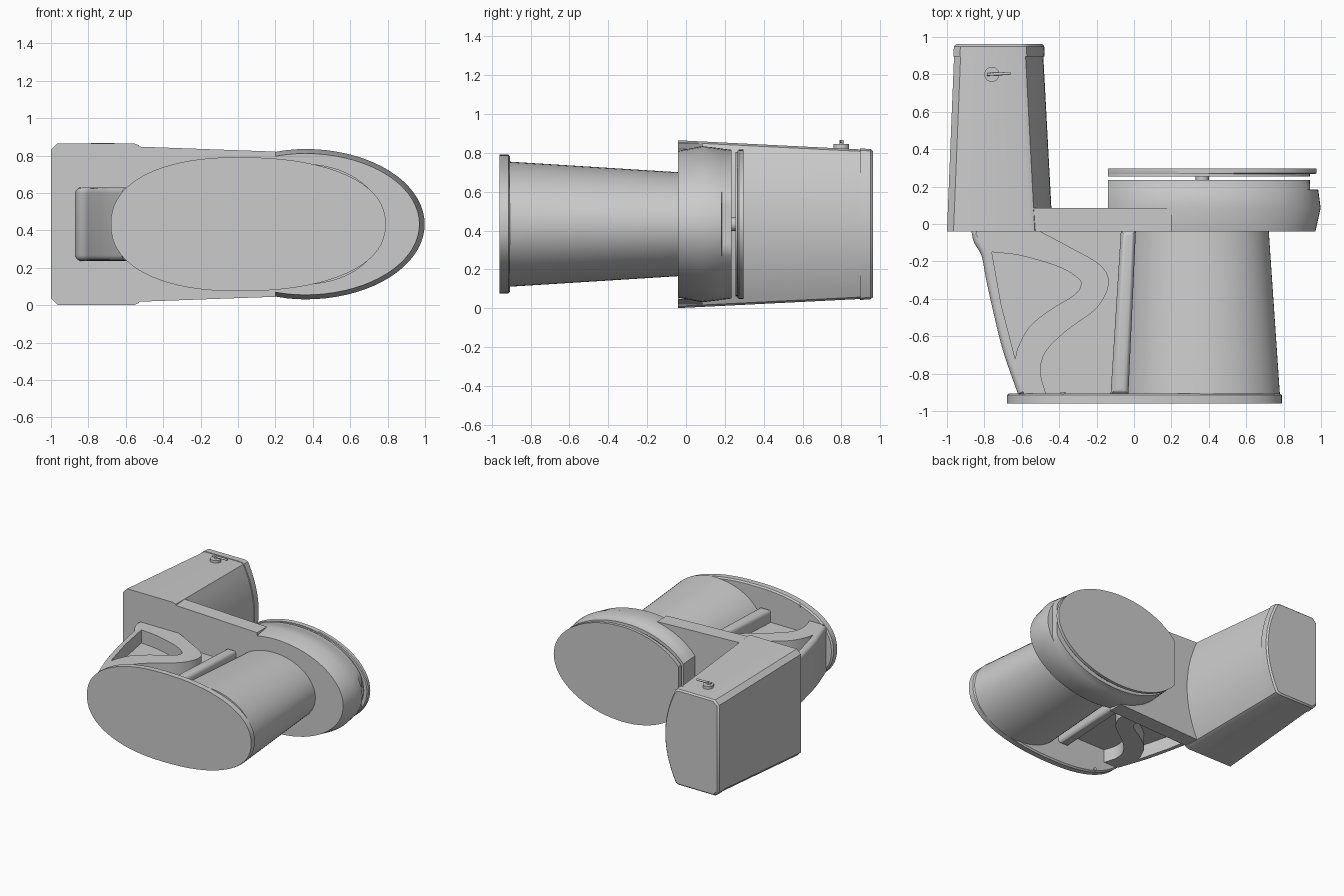
import bpy, bmesh, math
from mathutils import Vector

MID = 0.433   # height of the symmetry plane; the model lies on its side, its own up is +y

if "Cube" in bpy.data.objects:
    bpy.data.objects.remove(bpy.data.objects["Cube"], do_unlink=True)

ceramic = bpy.data.materials.new("light grey ceramic")
ceramic.use_nodes = True
GREY = (0.6, 0.6, 0.6, 1)
ceramic.diffuse_color = GREY
ceramic.node_tree.nodes["Principled BSDF"].inputs["Base Color"].default_value = GREY


def finish(name, bm):
    bmesh.ops.recalc_face_normals(bm, faces=bm.faces)
    mesh = bpy.data.meshes.new(name)
    bm.to_mesh(mesh)
    bm.free()
    mesh.materials.append(ceramic)
    ob = bpy.data.objects.new(name, mesh)
    bpy.context.collection.objects.link(ob)
    bpy.ops.object.select_all(action='DESELECT')
    ob.select_set(True)
    bpy.context.view_layer.objects.active = ob
    bpy.ops.object.shade_smooth_by_angle(angle=math.radians(32))
    return ob


def loft(name, sections):
    """Skin a stack of (y, outline) sections, outlines being (x, offset from MID)."""
    bm = bmesh.new()
    rings = [[bm.verts.new((x, y, MID + w)) for x, w in outline] for y, outline in sections]
    n = len(rings[0])
    for a, b in zip(rings, rings[1:]):
        for i in range(n):
            j = (i + 1) % n
            bm.faces.new((a[i], a[j], b[j], b[i]))
    bm.faces.new(rings[0])
    bm.faces.new(rings[-1])
    return finish(name, bm)


def oval(cx, back, front, half, power=2.0, lo=-9, hi=9, n=72):
    """Egg outline with separate back and front lengths, optionally clipped in x."""
    pts = []
    for i in range(n):
        a = math.tau * i / n
        c, s = math.cos(a), math.sin(a)
        x = cx + (front if c > 0 else back) * math.copysign(abs(c) ** (2 / power), c)
        w = half * math.copysign(abs(s) ** (2 / power), s)
        pts.append((min(max(x, lo), hi), w))
    return pts


def curve(points, steps=5):
    """Smooth path through the points."""
    p = [Vector(q) for q in points]
    p = [2 * p[0] - p[1]] + p + [2 * p[-1] - p[-2]]
    out = []
    for a, b, c, d in zip(p, p[1:], p[2:], p[3:]):
        for k in range(steps):
            t = k / steps
            out.append(0.5 * (2 * b + (c - a) * t + (2 * a - 5 * b + 4 * c - d) * t * t
                              + (3 * b - a - 3 * c + d) * t ** 3))
    return out + [p[-2]]


def plate(name, outline, half, hole=(), rounded=0, radius=0.05):
    """Extrude an (x, y) outline across the symmetry plane; round its first edges."""
    bm = bmesh.new()
    edges = []
    for loop in filter(None, (outline, hole)):
        vs = [bm.verts.new((q[0], q[1], MID - half)) for q in loop]
        edges += [bm.edges.new((v, vs[i - 1])) for i, v in enumerate(vs)]
    bmesh.ops.triangle_fill(bm, use_beauty=True, edges=edges)
    ext = bmesh.ops.extrude_face_region(bm, geom=bm.faces[:])
    bmesh.ops.translate(bm, vec=(0, 0, 2 * half),
                        verts=[g for g in ext["geom"] if isinstance(g, bmesh.types.BMVert)])
    if rounded:
        keys = {(round(q[0], 4), round(q[1], 4)) for q in outline[:rounded]}
        flat = lambda e: abs(e.verts[0].co.z - e.verts[1].co.z) < 1e-5
        chosen = [e for e in bm.edges if flat(e) and e.calc_face_angle(0) > 1
                  and all((round(v.co.x, 4), round(v.co.y, 4)) in keys for v in e.verts)]
        bmesh.ops.bevel(bm, geom=chosen, offset=radius, segments=5, profile=0.5,
                        affect='EDGES', clamp_overlap=True)
    return finish(name, bm)


def rod(name, a, b, r, n=20):
    a, b = Vector(a), Vector(b)
    bm = bmesh.new()
    bmesh.ops.create_cone(bm, cap_ends=True, segments=n, radius1=r, radius2=r, depth=(b - a).length)
    turn = (b - a).to_track_quat('Z', 'Y').to_matrix()
    bmesh.ops.rotate(bm, verts=bm.verts, matrix=turn)
    bmesh.ops.translate(bm, verts=bm.verts, vec=(a + b) / 2)
    return finish(name, bm)


# Floor plate and oval pedestal
def foot(inset):
    return oval(0, 0.68 - inset, 0.79 - inset, 0.358 - inset, 2.25)


loft("floor_plate", [(-0.96, foot(0)), (-0.915, foot(0)), (-0.905, foot(0.012))])
loft("pedestal", [(-0.91, oval(0.36, 0.42, 0.42, 0.322)), (-0.03, oval(0.35, 0.37, 0.37, 0.267))])
for i, x in enumerate((-0.38, 0.46)):
    for s in (-1, 1):
        rod(f"floor_bolt_{i}_{'left' if s > 0 else 'right'}",
            (x, -0.91, MID + s * 0.29), (x, -0.897, MID + s * 0.29), 0.014)

# Trapway: a raised band with an opening, a recessed web and a front post
back_edge = curve([(-0.87, -0.035), (-0.855, -0.1), (-0.815, -0.17), (-0.79, -0.3),
                   (-0.75, -0.48), (-0.7, -0.68), (-0.62, -0.91)], 3)
wave = curve([(-0.47, -0.91), (-0.5, -0.79), (-0.47, -0.68), (-0.36, -0.57), (-0.2, -0.45),
              (-0.135, -0.32), (-0.18, -0.22), (-0.35, -0.12), (-0.51, -0.035)])
opening = curve([(-0.76, -0.15), (-0.6, -0.17), (-0.4, -0.23), (-0.3, -0.29), (-0.285, -0.33),
                 (-0.32, -0.38), (-0.45, -0.46), (-0.56, -0.55), (-0.62, -0.66), (-0.635, -0.72)], 4)
opening.append(Vector((-0.71, -0.43)))
plate("trapway_band", back_edge + wave, 0.196, opening, rounded=len(back_edge), radius=0.03)
plate("trapway_web", [(-0.8, -0.035), (-0.74, -0.4), (-0.61, -0.91), (0, -0.91), (0, -0.035)], 0.09)
plate("trapway_post", [(-0.07, -0.035), (-0.125, -0.91), (-0.03, -0.91), (0.01, -0.035)],
      0.196, rounded=4, radius=0.03)


# Tank with a bowed front, and its lid
def tank_outline(back, front, half, cut=0.035):
    side = front - 0.1
    top = [(back, half - cut), (back + cut, half), (side - 0.02, half)]
    for k in range(11):
        w = (half - 0.01) * (1 - k / 10)
        top.append((side + 0.1 * (1 - (w / half) ** 2), w))
    return top + [(x, -w) for x, w in reversed(top[:-1])]


loft("tank", [(-0.04, tank_outline(-1, -0.435, 0.432)), (0.9, tank_outline(-0.962, -0.485, 0.385))])
loft("tank_lid", [(0.895, tank_outline(-0.966, -0.478, 0.39)),
                  (0.95, tank_outline(-0.963, -0.48, 0.387)),
                  (0.962, tank_outline(-0.952, -0.49, 0.376))])

# Flush lever on the tank side
rod("lever_hub", (-0.76, 0.8, 0.81), (-0.76, 0.8, 0.845), 0.04, 28)
rod("lever_pin", (-0.76, 0.8, 0.84), (-0.76, 0.8, 0.866), 0.01)
rod("lever_arm", (-0.785, 0.8, 0.858), (-0.66, 0.805, 0.858), 0.008)

# Deck joining tank and bowl
deck = [(-0.6, 0.417), (0.2, 0.388), (0.2, -0.388), (-0.6, -0.417)]
loft("deck", [(-0.04, deck), (0.085, deck)])


# Bowl, with a notch at the upper front, then seat and cover
def rim(tip, half, hi=9):
    return oval(0.36, 0.58, tip - 0.36, half, lo=-0.14, hi=hi)


loft("bowl", [(-0.04, rim(0.97, 0.378)), (0.085, rim(0.998, 0.402)), (0.183, rim(0.985, 0.39)),
              (0.185, rim(0.985, 0.389, 0.942)), (0.235, rim(0.975, 0.383, 0.942))])
loft("seat", [(0.255, rim(0.94, 0.372)), (0.268, rim(0.94, 0.372))])
loft("seat_cover", [(0.266, rim(0.968, 0.38)), (0.272, rim(0.976, 0.384)), (0.297, rim(0.976, 0.384))])
rod("seat_bumper", (0.365, 0.23, MID), (0.365, 0.26, MID), 0.035)
